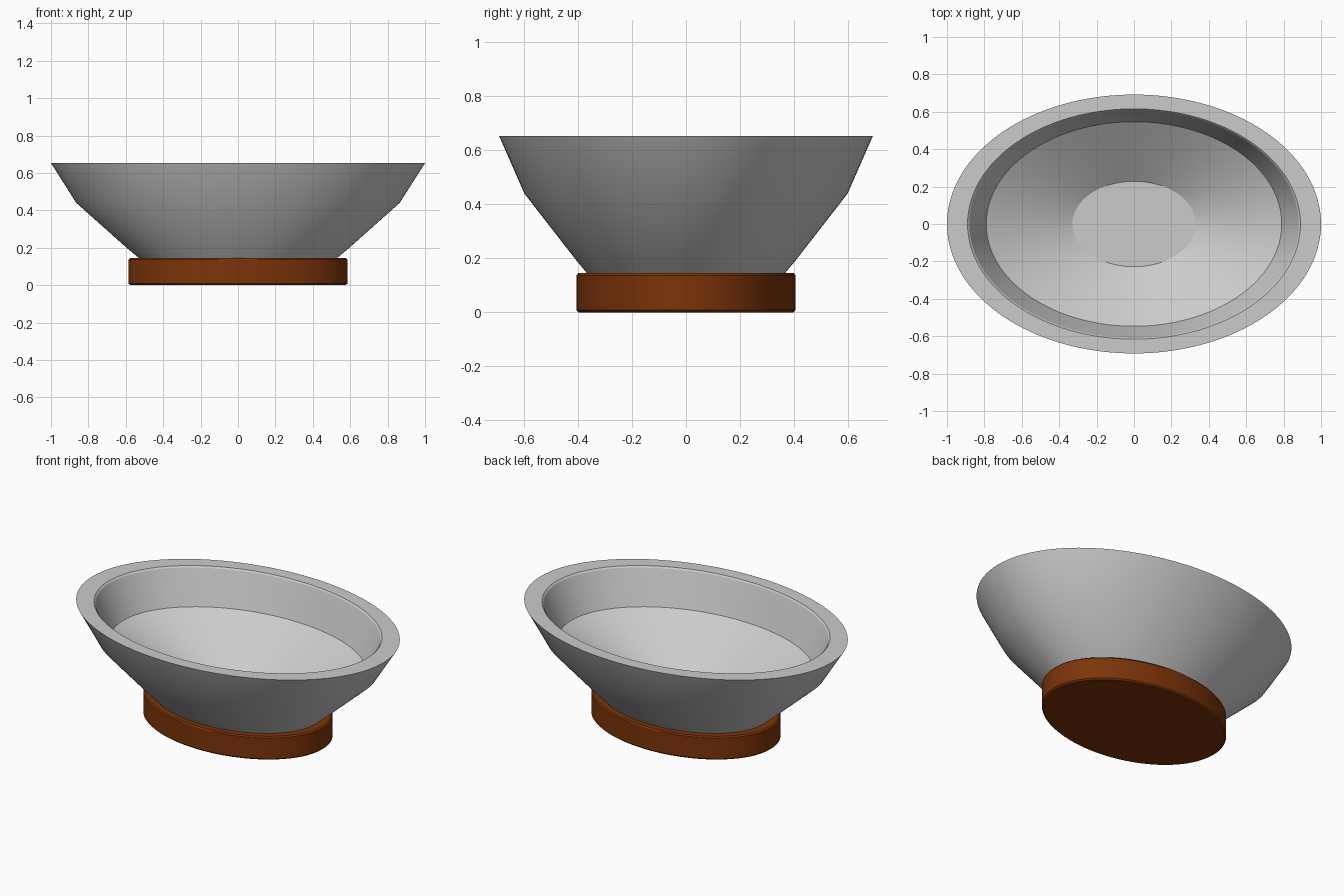
import bpy
import bmesh
import math

cube = bpy.data.objects.get("Cube")
if cube:
    bpy.data.objects.remove(cube, do_unlink=True)

SEGMENTS = 128
DEPTH_RATIO = 0.692  # oval depth compared with its width


def make_material(name, colour):
    mat = bpy.data.materials.new(name)
    mat.use_nodes = True
    mat.diffuse_color = colour
    mat.node_tree.nodes["Principled BSDF"].inputs["Base Color"].default_value = colour
    return mat


def oval_lathe(name, profile, material, smooth_angle):
    """Turn a (radius, height) profile into a closed oval solid."""
    bm = bmesh.new()
    rings = []
    for radius, height in profile:
        ring = []
        for i in range(SEGMENTS):
            a = math.tau * i / SEGMENTS
            ring.append(bm.verts.new((radius * math.cos(a),
                                      radius * math.sin(a) * DEPTH_RATIO, height)))
        rings.append(ring)
    for low, high in zip(rings, rings[1:]):
        for i in range(SEGMENTS):
            j = (i + 1) % SEGMENTS
            bm.faces.new((low[i], low[j], high[j], high[i]))
    bm.faces.new(rings[0][::-1])
    bm.faces.new(rings[-1])
    bmesh.ops.recalc_face_normals(bm, faces=bm.faces)
    mesh = bpy.data.meshes.new(name)
    bm.to_mesh(mesh)
    bm.free()
    mesh.materials.append(material)
    obj = bpy.data.objects.new(name, mesh)
    bpy.context.collection.objects.link(obj)
    bpy.ops.object.select_all(action="DESELECT")
    obj.select_set(True)
    bpy.context.view_layer.objects.active = obj
    bpy.ops.object.shade_smooth_by_angle(angle=math.radians(smooth_angle))
    return obj


grey = make_material("light grey", (0.60, 0.60, 0.60, 1))
brown = make_material("dark warm brown", (0.20, 0.034, 0.003, 1))

# Base: oval disc with chamfered edges
oval_lathe("base", [(0.575, 0), (0.585, 0.008), (0.585, 0.137), (0.577, 0.145)], brown, 25)

# Basin: up the outside, over the flat rim, down the inside to the floor
oval_lathe("basin", [
    (0.50, 0.12), (0.53, 0.145), (0.59, 0.195), (0.865, 0.44), (1.0, 0.653),
    (0.89, 0.653), (0.88, 0.644), (0.79, 0.435), (0.33, 0.20),
], grey, 18)
